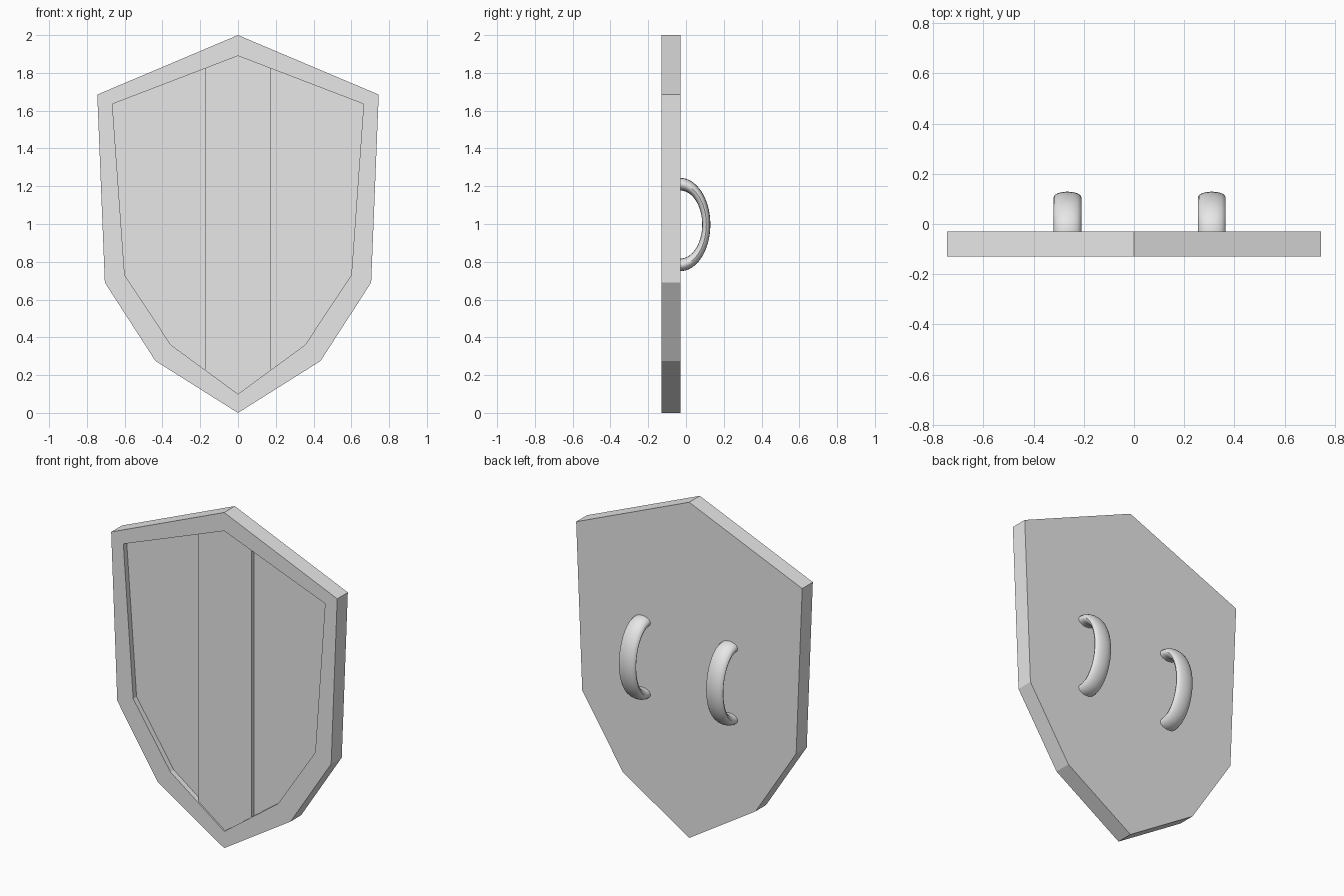
import bpy, bmesh, math
from mathutils import Matrix

cube = bpy.data.objects.get("Cube")
if cube:
    bpy.data.objects.remove(cube, do_unlink=True)

grey = bpy.data.materials.new("plain_grey")
grey.use_nodes = True
grey.diffuse_color = (0.8, 0.8, 0.8, 1)
grey.node_tree.nodes["Principled BSDF"].inputs["Base Color"].default_value = (0.8, 0.8, 0.8, 1)

BACK, FRONT, FLOOR, PLANK = -0.03, -0.13, -0.098, -0.121


def finish(bm, name):
    bmesh.ops.recalc_face_normals(bm, faces=bm.faces)
    mesh = bpy.data.meshes.new(name)
    bm.to_mesh(mesh)
    bm.free()
    obj = bpy.data.objects.new(name, mesh)
    bpy.context.collection.objects.link(obj)
    mesh.materials.append(grey)
    return obj


def mirrored(half):
    """Close a right-hand profile (top point to bottom point) by mirroring it."""
    return half + [(-x, z) for x, z in reversed(half[1:-1])]


def loft(name, layers):
    """Join (profile, y) loops in order and cap both ends."""
    bm = bmesh.new()
    loops = [[bm.verts.new((x, y, z)) for x, z in profile] for profile, y in layers]
    for a, b in zip(loops, loops[1:]):
        for i in range(len(a)):
            j = (i + 1) % len(a)
            bm.faces.new((a[i], a[j], b[j], b[i]))
    bm.faces.new(loops[0])
    bm.faces.new(loops[-1])
    return finish(bm, name)


# Shield body with a raised rim around a sunken face
outer = mirrored([(0, 2), (0.745, 1.685), (0.705, 0.69), (0.437, 0.275), (0, 0)])
inner = mirrored([(0, 1.89), (0.665, 1.635), (0.6, 0.73), (0.355, 0.36), (0, 0.1)])
loft("shield_body", [(outer, BACK), (outer, FRONT), (inner, FRONT), (inner, FLOOR)])

# Raised middle plank, just below the rim
plank = mirrored([(0, 1.89), (0.175, 1.823), (0.175, 0.228), (0, 0.1)])
loft("middle_plank", [(plank, FLOOR + 0.005), (plank, PLANK)])


# Arm loops: half of a flattened ring standing on the back
def arm_loop(name, x, rings=32, sides=16):
    bm = bmesh.new()
    loops = []
    for i in range(rings + 1):
        a = math.pi * i / rings
        loop = []
        for k in range(sides):
            t = math.tau * k / sides
            r = 0.865 + 0.135 * math.cos(t)
            loop.append(bm.verts.new((0.055 * math.sin(t), 0.16 * r * math.sin(a), 0.247 * r * math.cos(a))))
        loops.append(loop)
    for a, b in zip(loops, loops[1:]):
        for k in range(sides):
            j = (k + 1) % sides
            bm.faces.new((a[k], a[j], b[j], b[k]))
    bm.faces.new(loops[0])
    bm.faces.new(loops[-1])
    bm.transform(Matrix.Translation((x, BACK - 0.001, 0.997)))
    obj = finish(bm, name)
    bpy.ops.object.select_all(action="DESELECT")
    obj.select_set(True)
    bpy.context.view_layer.objects.active = obj
    bpy.ops.object.shade_smooth_by_angle(angle=math.radians(40))


arm_loop("right_arm_loop", -0.265)
arm_loop("left_arm_loop", 0.31)
